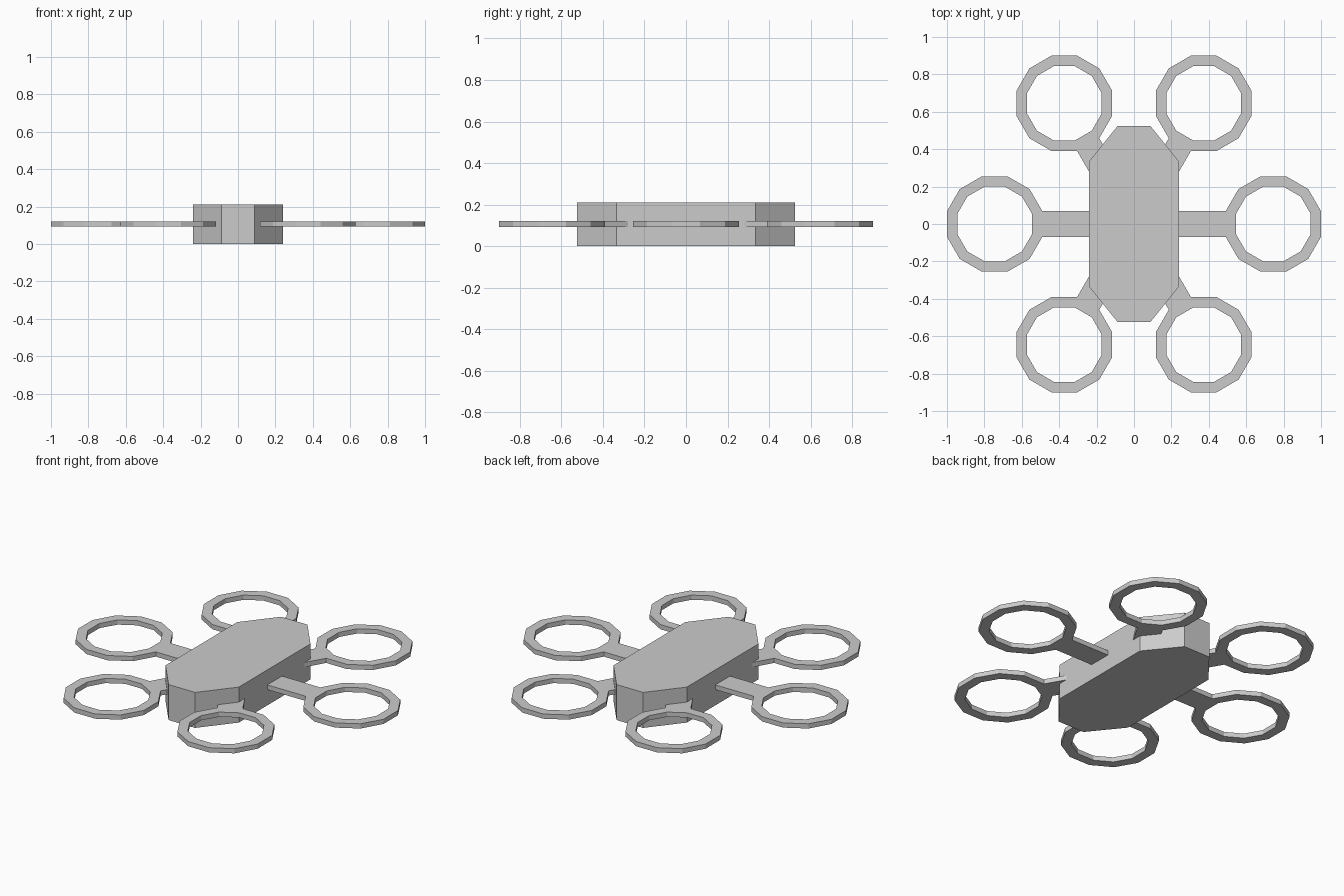
import bpy, bmesh
from math import cos, sin, tan, pi

if "Cube" in bpy.data.objects:
    bpy.data.objects.remove(bpy.data.objects["Cube"])

Z0, Z1 = 0.093, 0.121          # thickness range of arms and guards
APO_OUT, APO_IN = 0.255, 0.2   # guard ring, centre to flat side
REACH = 0.745                  # body centre to ring centre


def finish(name, bm):
    bmesh.ops.recalc_face_normals(bm, faces=bm.faces)
    mesh = bpy.data.meshes.new(name)
    bm.to_mesh(mesh)
    bm.free()
    obj = bpy.data.objects.new(name, mesh)
    bpy.context.collection.objects.link(obj)
    return obj


def prism(name, outline, z0, z1):
    bm = bmesh.new()
    face = bm.faces.new([bm.verts.new((x, y, z0)) for x, y in outline])
    new = bmesh.ops.extrude_face_region(bm, geom=[face], use_keep_orig=True)["geom"]
    verts = [g for g in new if isinstance(g, bmesh.types.BMVert)]
    bmesh.ops.translate(bm, verts=verts, vec=(0, 0, z1 - z0))
    return finish(name, bm)


def guard_ring(name, cx):
    # Rectangular section swept round twelve flat sides
    bm = bmesh.new()
    section = [(APO_OUT, Z0), (APO_OUT, Z1), (APO_IN, Z1), (APO_IN, Z0)]
    loops = []
    for i in range(12):
        a = (i + 0.5) * pi / 6
        loops.append([bm.verts.new((cx + r / cos(pi / 12) * cos(a),
                                    r / cos(pi / 12) * sin(a), z)) for r, z in section])
    for i in range(12):
        p, q = loops[i], loops[(i + 1) % 12]
        for j in range(4):
            k = (j + 1) % 4
            bm.faces.new((p[j], q[j], q[k], p[k]))
    return finish(name, bm)


# Central body: elongated octagon
prism("body", [(0.24, -0.335), (0.24, 0.335), (0.087, 0.525), (-0.087, 0.525),
               (-0.24, 0.335), (-0.24, -0.335), (-0.087, -0.525), (0.087, -0.525)],
      0.0, 0.21)

# Six arms with rotor guards, spaced evenly around the body
w = APO_OUT * tan(pi / 12)
end = REACH - APO_OUT
for n in range(6):
    arm = prism(f"arm_{n + 1}", [(0.2, -w), (end, -w), (end, w), (0.2, w)], Z0, Z1)
    ring = guard_ring(f"rotor_guard_{n + 1}", REACH)
    for part in (arm, ring):
        part.rotation_euler.z = n * pi / 3
